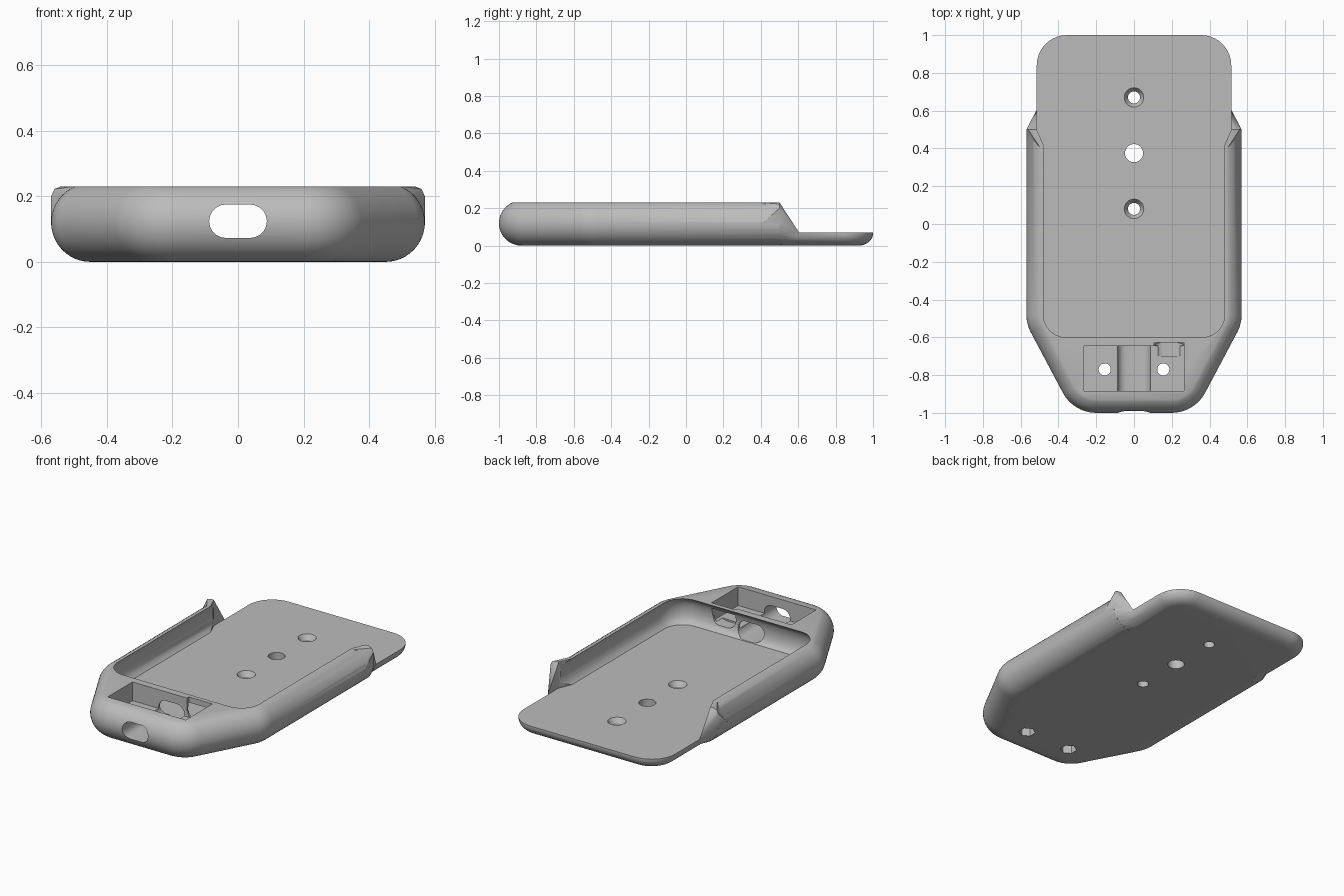
import bpy, bmesh
from math import sin, cos, pi, atan2, radians
from mathutils import Matrix

cube = bpy.data.objects.get("Cube")
if cube:
    bpy.data.objects.remove(cube, do_unlink=True)

grey = bpy.data.materials.new("light_grey_plastic")
grey.use_nodes = True
grey.diffuse_color = (0.5, 0.5, 0.5, 1)
grey.node_tree.nodes["Principled BSDF"].inputs["Base Color"].default_value = (0.5, 0.5, 0.5, 1)


def finish(name, bm):
    bmesh.ops.recalc_face_normals(bm, faces=bm.faces)
    mesh = bpy.data.meshes.new(name)
    bm.to_mesh(mesh)
    bm.free()
    mesh.materials.append(grey)
    obj = bpy.data.objects.new(name, mesh)
    bpy.context.collection.objects.link(obj)
    return obj


def loft(name, rings):
    """Skin a stack of equal-length point rings and cap both ends."""
    bm = bmesh.new()
    loops = [[bm.verts.new(p) for p in ring] for ring in rings]
    for a, b in zip(loops, loops[1:]):
        for i in range(len(a)):
            j = (i + 1) % len(a)
            bm.faces.new((a[i], a[j], b[j], b[i]))
    bm.faces.new(loops[0])
    bm.faces.new(loops[-1])
    return finish(name, bm)


def hull(name, points):
    bm = bmesh.new()
    for p in points:
        bm.verts.new(p)
    bmesh.ops.convex_hull(bm, input=bm.verts)
    return finish(name, bm)


def box(name, x0, x1, y0, y1, z0, z1):
    return hull(name, [(x, y, z) for x in (x0, x1) for y in (y0, y1) for z in (z0, z1)])


def cone(name, x, y, z0, z1, r0, r1, sides=32):
    bm = bmesh.new()
    bmesh.ops.create_cone(bm, cap_ends=True, segments=sides, radius1=r0, radius2=r1, depth=z1 - z0,
                          matrix=Matrix.Translation((x, y, (z0 + z1) / 2)))
    return finish(name, bm)


def arc(cx, cy, r, a0, a1, n=10):
    return [(cx + r * cos(a0 + (a1 - a0) * i / n), cy + r * sin(a0 + (a1 - a0) * i / n))
            for i in range(n + 1)]


def mirrored(half, z):
    """Complete a +x half outline across the centre line."""
    return [(x, y, z) for x, y in half] + [(-x, y, z) for x, y in reversed(half)]


def slot(name, x, z, half_width, r, y0, y1):
    """Stadium-shaped passage running front to back."""
    c = half_width - r
    ring = arc(x + c, z, r, -pi / 2, pi / 2) + arc(x - c, z, r, pi / 2, 3 * pi / 2)
    return loft(name, [[(px, y, pz) for px, pz in ring] for y in (y0, y1)])


# Rounded main shell with a tapered nose
slant = atan2(-0.17, 0.32)
rings = []
for i in range(21):
    t = radians(-90 + 156.5 * i / 20)
    r = 0.08 + 0.12 * cos(t)
    half = arc(0.2, -0.8, r, -pi / 2, slant) + arc(0.37, -0.48, r, slant, 0) + [(0.37 + r, 0.5)]
    rings.append(mirrored(half, 0.12 + 0.12 * sin(t)))
body = loft("phone_cradle", rings)

# Thin tongue at the back with a rounded underside
rings = []
for i in range(11):
    t = pi / 2 * i / 10
    r = 0.08 + 0.08 * sin(t)
    half = [(0.355 + r, 0.3)] + arc(0.355, 0.84, r, 0, pi / 2)
    rings.append(mirrored(half, 0.065 * (1 - cos(t))))
rings.append([(x, y, 0.07) for x, y, z in rings[-1]])
added = [loft("back_tongue", rings)]

# Flared, sloping ends of the side walls
for s in (-1, 1):
    lower = [(0.45 + 0.12 * cos(t), 0.12 + 0.12 * sin(t))
             for t in [radians(-90 + 15 * k) for k in range(7)]]
    pts = [(s * x, y, z) for x, z in lower for y in (0.41, 0.5)]
    pts += [(s * x, y, z) for x, y, z in (
        (0.5, 0.41, 0.23), (0.45, 0.41, 0.23), (0.45, 0.5, 0.23), (0.54, 0.5, 0.23),
        (0.56, 0.5, 0.222), (0.57, 0.5, 0.2), (0.515, 0.605, 0.07), (0.45, 0.605, 0.07),
        (0.495, 0.605, 0.03), (0.435, 0.605, 0))]
    added.append(hull("wall_end", pts))

# Phone pocket with bulging sides, widening at the open end
rings = []
levels = [0.07 + 0.016 * i for i in range(11)] + [0.3]
for z in levels:
    u = min((z - 0.15) / 0.08, 1)
    r = 0.155 - 0.035 * (1 - (1 - 0.95 * u * u) ** 0.5) / 0.776
    half = arc(0.36, -0.48, r, -pi / 2, 0) + [(0.36 + r, 0.49)]
    rings.append(mirrored(half, z))
cutters = [loft("pocket_cutter", rings)]
half = [(0.48, 0.42), (0.515, 0.5), (0.515, 1.2)]
cutters.append(loft("pocket_mouth_cutter", [mirrored(half, z) for z in (0.07, 0.3)]))

# Connector bay, cable passages and wall notch
cutters.append(box("bay_cutter", -0.265, 0.265, -0.885, -0.645, 0.115, 0.3))
cutters.append(slot("cable_cutter", 0, 0.124, 0.088, 0.051, -1.1, -0.5))
cutters.append(slot("side_passage_cutter", 0.185, 0.15, 0.075, 0.045, -0.7, -0.55))
cutters.append(box("notch_cutter", 0.105, 0.265, -0.66, -0.627, 0.15, 0.3))

# Screw holes with countersinks above and hexagonal nut seats below
for y, r in ((0.08, 0.032), (0.375, 0.048), (0.67, 0.032)):
    cutters.append(cone("floor_hole_cutter", 0, y, -0.1, 0.2, r, r))
for y in (0.08, 0.67):
    cutters.append(cone("countersink_cutter", 0, y, 0.04, 0.075, 0.032, 0.055))
for x in (-0.155, 0.155):
    cutters.append(cone("bay_hole_cutter", x, -0.77, -0.1, 0.2, 0.032, 0.032))
    cutters.append(cone("nut_seat_cutter", x, -0.77, -0.1, 0.05, 0.048, 0.048, 6))

# Combine everything into one solid
for operation, tools in (("UNION", added), ("DIFFERENCE", cutters)):
    for tool in tools:
        mod = body.modifiers.new(tool.name, "BOOLEAN")
        mod.operation = operation
        mod.solver = "EXACT"
        mod.object = tool
        tool.hide_render = True
bpy.context.view_layer.update()
graph = bpy.context.evaluated_depsgraph_get()
solid = bpy.data.meshes.new_from_object(body.evaluated_get(graph))
body.modifiers.clear()
body.data = solid
for tool in added + cutters:
    bpy.data.objects.remove(tool, do_unlink=True)

for o in bpy.context.selected_objects:
    o.select_set(False)
body.select_set(True)
bpy.context.view_layer.objects.active = body
bpy.ops.object.shade_smooth_by_angle(angle=radians(30))
